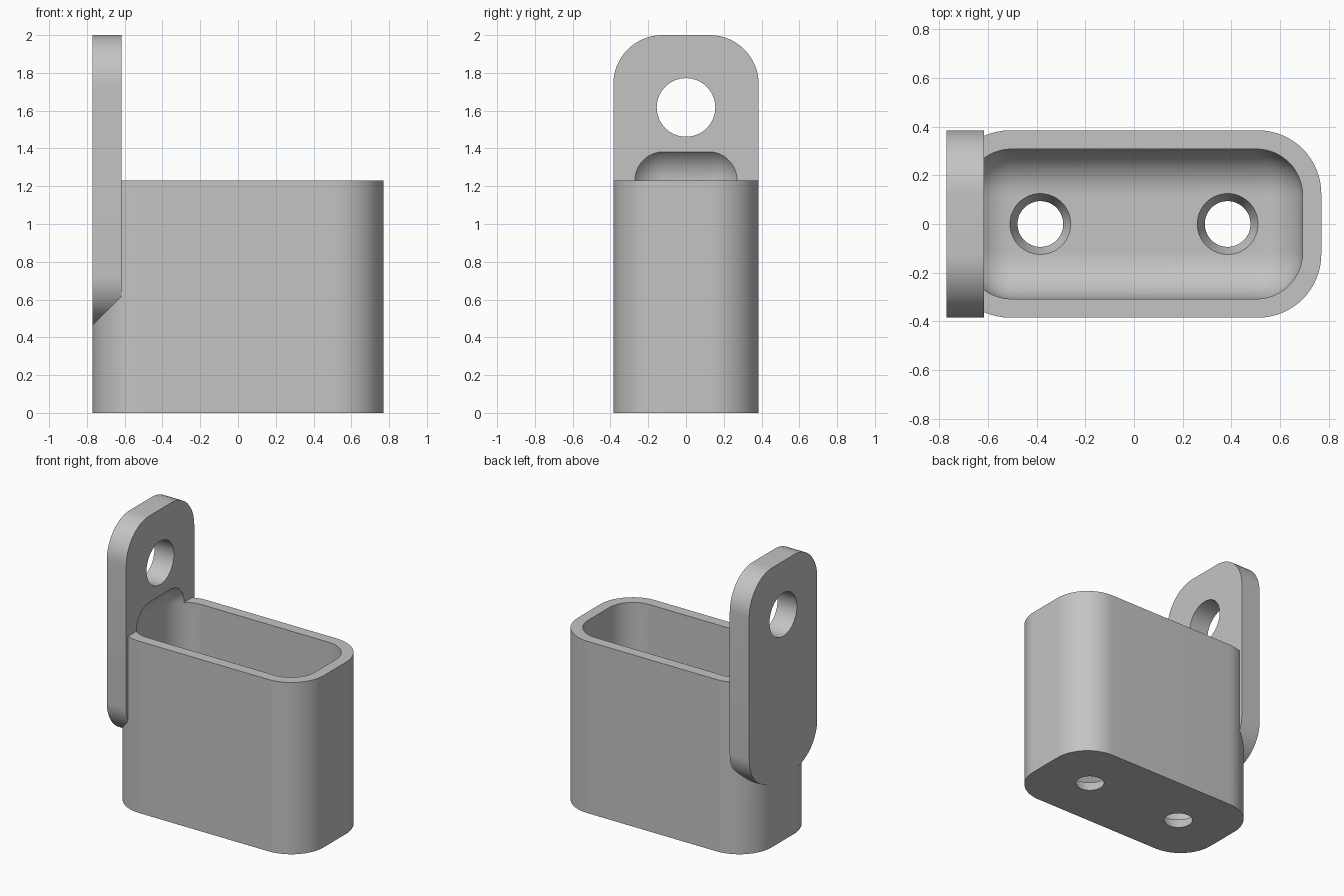
import bpy
import bmesh
from mathutils import Matrix, Vector

cube = bpy.data.objects.get("Cube")
if cube:
    bpy.data.objects.remove(cube, do_unlink=True)

# Overall sizes
HALF_X, HALF_Y = 0.77, 0.385
CUP_TOP, TOP = 1.23, 2.0
WALL, PLATE = 0.077, 0.154
OUTER_R, INNER_R = 0.26, 0.19
PLATE_BOTTOM = 0.465

grey = bpy.data.materials.new("light grey plastic")
grey.use_nodes = True
colour = (0.55, 0.55, 0.55, 1)
grey.diffuse_color = colour
grey.node_tree.nodes["Principled BSDF"].inputs["Base Color"].default_value = colour


def add_mesh(name, bm):
    bmesh.ops.recalc_face_normals(bm, faces=bm.faces)
    mesh = bpy.data.meshes.new(name)
    bm.to_mesh(mesh)
    bm.free()
    mesh.materials.append(grey)
    obj = bpy.data.objects.new(name, mesh)
    bpy.context.collection.objects.link(obj)
    return obj


def rounded_box(name, low, high, radius, axis=None, segments=16):
    """Box with rounded edges along one axis, or along all when axis is None."""
    low, high = Vector(low), Vector(high)
    bm = bmesh.new()
    bmesh.ops.create_cube(bm, size=1)
    for v in bm.verts:
        v.co = (low + high) / 2 + v.co * (high - low)
    edges = [e for e in bm.edges if axis is None
             or abs((e.verts[0].co - e.verts[1].co)[axis]) > 0.01]
    bmesh.ops.bevel(bm, geom=edges, offset=radius, segments=segments,
                    profile=0.5, affect='EDGES', clamp_overlap=False)
    return add_mesh(name, bm)


def cone(name, centre, r1, r2, depth, along_x=False):
    bm = bmesh.new()
    turn = Matrix.Rotation(1.5707963, 4, 'Y') if along_x else Matrix()
    bmesh.ops.create_cone(bm, cap_ends=True, segments=64, radius1=r1, radius2=r2,
                          depth=depth, matrix=Matrix.Translation(centre) @ turn)
    return add_mesh(name, bm)


def combine(target, other, operation):
    mod = target.modifiers.new(operation.lower(), 'BOOLEAN')
    mod.operation = operation
    mod.solver = 'EXACT'
    mod.object = other
    bpy.context.view_layer.update()
    evaluated = target.evaluated_get(bpy.context.evaluated_depsgraph_get())
    result = bpy.data.meshes.new_from_object(evaluated)
    target.modifiers.clear()
    target.data = result
    bpy.data.objects.remove(other, do_unlink=True)


# Cup body with a hanging plate flush on its -x end
holder = rounded_box("wall_holder", (-HALF_X, -HALF_Y, 0), (HALF_X, HALF_Y, CUP_TOP),
                     OUTER_R, axis=2)
plate = rounded_box("hanging_plate", (-HALF_X, -HALF_Y, PLATE_BOTTOM),
                    (PLATE - HALF_X, HALF_Y, TOP), OUTER_R, axis=0)
combine(holder, plate, 'UNION')

# Rounded cavity, scooping into the plate just above the rim
cavity = rounded_box("cavity", (WALL - HALF_X, WALL - HALF_Y, WALL),
                     (HALF_X - WALL, HALF_Y - WALL, CUP_TOP + INNER_R), INNER_R)
combine(holder, cavity, 'DIFFERENCE')

# Hanging hole through the plate
combine(holder, cone("hanging_hole", (-HALF_X, 0, 1.617), 0.155, 0.155, 0.6, True),
        'DIFFERENCE')

# Tapered drain holes in the floor, extended past both faces
taper = 0.031
for side in (-1, 1):
    hole = cone("drain_hole", (side * 0.385, 0, WALL / 2),
                0.094 - taper, 0.125 + taper, WALL * 3)
    combine(holder, hole, 'DIFFERENCE')

# Smooth the curved faces and keep the rims sharp
bpy.ops.object.select_all(action='DESELECT')
holder.select_set(True)
bpy.context.view_layer.objects.active = holder
bpy.ops.object.shade_smooth_by_angle(angle=0.5)
